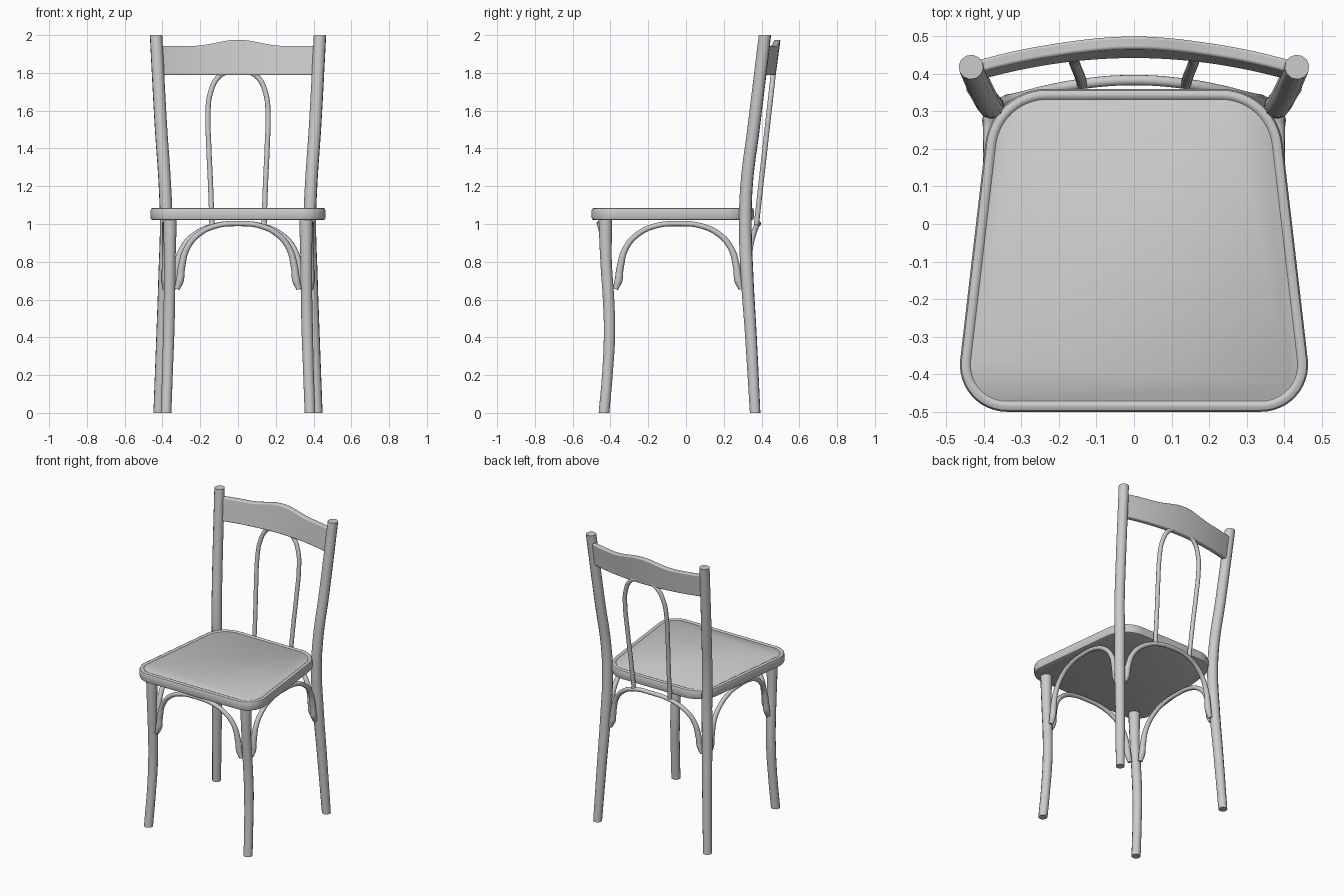
import bpy, bmesh, math
from mathutils import Vector

if "Cube" in bpy.data.objects:
    bpy.data.objects.remove(bpy.data.objects["Cube"])


def smooth(ob, angle=40):
    bpy.ops.object.select_all(action='DESELECT')
    ob.select_set(True)
    bpy.context.view_layer.objects.active = ob
    bpy.ops.object.shade_smooth_by_angle(angle=math.radians(angle))


def mesh_object(name, bm):
    bmesh.ops.recalc_face_normals(bm, faces=bm.faces)
    me = bpy.data.meshes.new(name)
    bm.to_mesh(me)
    bm.free()
    ob = bpy.data.objects.new(name, me)
    bpy.context.collection.objects.link(ob)
    return ob


def rod(name, pts):
    """Round bentwood rod through (x, y, z, radius) points."""
    cu = bpy.data.curves.new(name, 'CURVE')
    cu.dimensions = '3D'
    cu.bevel_depth = 1.0
    cu.bevel_resolution = 4
    cu.resolution_u = 8
    cu.use_fill_caps = True
    sp = cu.splines.new('BEZIER')
    sp.bezier_points.add(len(pts) - 1)
    for bp, (x, y, z, r) in zip(sp.bezier_points, pts):
        bp.co = (x, y, z)
        bp.radius = r
        bp.handle_left_type = bp.handle_right_type = 'AUTO'
    ob = bpy.data.objects.new(name, cu)
    bpy.context.collection.objects.link(ob)
    bpy.ops.object.select_all(action='DESELECT')
    ob.select_set(True)
    bpy.context.view_layer.objects.active = ob
    bpy.ops.object.convert(target='MESH')
    ob = bpy.context.object
    for v in ob.data.vertices:          # level cuts at floor and post tops
        if v.co.z < 0.02:
            v.co.z = 0
        elif v.co.z > 1.98:
            v.co.z = 2
    smooth(ob)
    return ob


# seat: rounded trapezoid swept through inset rings, with a grooved border
def seat_outline(inset):
    corners = [(0.479, -0.5, 0.125), (0.379, 0.36, 0.165),
               (-0.379, 0.36, 0.165), (-0.479, -0.5, 0.125)]
    out = []
    for i, (x, y, r) in enumerate(corners):
        p = Vector((x, y))
        a = (Vector(corners[i - 1][:2]) - p).normalized()
        b = (Vector(corners[(i + 1) % 4][:2]) - p).normalized()
        half = a.angle(b) / 2
        c = p + (a + b).normalized() * r / math.sin(half)
        start = math.atan2(-a.x, a.y)   # outward normal of the incoming edge
        start = math.atan2(a.x, -a.y)
        sweep = math.pi - 2 * half
        for k in range(13):
            t = start + sweep * k / 12
            out.append(c + (r - inset) * Vector((math.cos(t), math.sin(t))))
    return out


def outline_ring(bm, inset, z):
    return [bm.verts.new((p.x, p.y, z)) for p in seat_outline(inset)]


bm = bmesh.new()
profile = [(0.014, 1.02), (0.004, 1.024), (0, 1.034), (0, 1.070), (0.004, 1.081),
           (0.014, 1.086), (0.022, 1.085), (0.028, 1.079), (0.031, 1.079), (0.034, 1.081)]
rings = [outline_ring(bm, i, z) for i, z in profile]
for lo, hi in zip(rings, rings[1:]):
    n = len(lo)
    for k in range(n):
        bm.faces.new((lo[k], lo[(k + 1) % n], hi[(k + 1) % n], hi[k]))
bm.faces.new(rings[0])
bm.faces.new(rings[-1])
smooth(mesh_object("seat", bm))

# legs, back posts and side arches, mirrored left and right
for side, s in (("right", 1), ("left", -1)):
    rod("front_leg_" + side, [
        (s * 0.360, -0.427, 1.03, 0.037), (s * 0.361, -0.423, 0.80, 0.031),
        (s * 0.363, -0.410, 0.60, 0.031), (s * 0.367, -0.405, 0.42, 0.031),
        (s * 0.373, -0.415, 0.22, 0.029), (s * 0.381, -0.434, 0.0, 0.029)])
    rod("back_post_" + side, [
        (s * 0.434, 0.418, 2.0, 0.033), (s * 0.407, 0.357, 1.5, 0.033),
        (s * 0.388, 0.322, 1.22, 0.033), (s * 0.380, 0.314, 1.0, 0.034),
        (s * 0.387, 0.322, 0.75, 0.034), (s * 0.402, 0.344, 0.4, 0.031),
        (s * 0.420, 0.366, 0.0, 0.028)])


# under-seat arches: path offsets t (-1..1) along the span, z height, radius
ARCH = [(1.05, 0.655, 0.014), (1.0, 0.70, 0.021), (0.97, 0.77, 0.019),
        (0.88, 0.87, 0.016), (0.68, 0.945, 0.015), (0.38, 0.99, 0.014)]
ARCH = [(-t, z, r) for t, z, r in ARCH] + [(0, 1.002, 0.014)] + ARCH[::-1]


def arch(name, a, b, bulge):
    a, b, bulge = Vector(a), Vector(b), Vector(bulge)
    pts = []
    for t, z, r in ARCH:
        p = a.lerp(b, (t + 1) / 2) + bulge * max(0, 1 - t * t)
        pts.append((p.x, p.y, z, r))
    rod(name, pts)


arch("front_arch", (-0.308, -0.425), (0.308, -0.425), (0, -0.035))
arch("back_arch", (-0.335, 0.325), (0.335, 0.325), (0, 0.058))
arch("right_arch", (0.365, -0.358), (0.384, 0.277), (0.012, 0))
arch("left_arch", (-0.365, -0.358), (-0.384, 0.277), (-0.012, 0))

# back hoop: leaning inverted U
hoop = [(0.138, 0.99), (0.145, 1.2), (0.155, 1.42), (0.159, 1.58),
        (0.147, 1.69), (0.105, 1.777), (0.055, 1.806)]
hoop = [(-x, z) for x, z in hoop] + [(0, 1.812)] + hoop[::-1]
rod("back_hoop", [(x, 0.372 + (z - 0.99) * 0.112, z, 0.014) for x, z in hoop])

# top rail: curved leaning board with a raised centre
bm = bmesh.new()
sections = []
for i in range(41):
    x = -0.42 + 0.84 * i / 40
    bump = math.cos(math.pi * x / 0.48) ** 2 if abs(x) < 0.24 else 0
    top = 1.943 + 0.032 * bump
    drop = 0.055 * (x / 0.4) ** 2
    ring = []
    for dy, z in ((-0.017, 1.788), (0.017, 1.788), (0.017, top), (-0.017, top)):
        y = 0.458 + (z - 1.788) * 0.135 - drop + dy
        ring.append(bm.verts.new((x, y, z)))
    sections.append(ring)
for p, q in zip(sections, sections[1:]):
    for k in range(4):
        bm.faces.new((p[k], p[(k + 1) % 4], q[(k + 1) % 4], q[k]))
bm.faces.new(sections[0])
bm.faces.new(sections[-1])
rail = mesh_object("top_rail", bm)
bev = rail.modifiers.new("soft_edges", 'BEVEL')
bev.width = 0.007
bev.segments = 3
bev.limit_method = 'ANGLE'
bev.angle_limit = math.radians(50)
smooth(rail)
